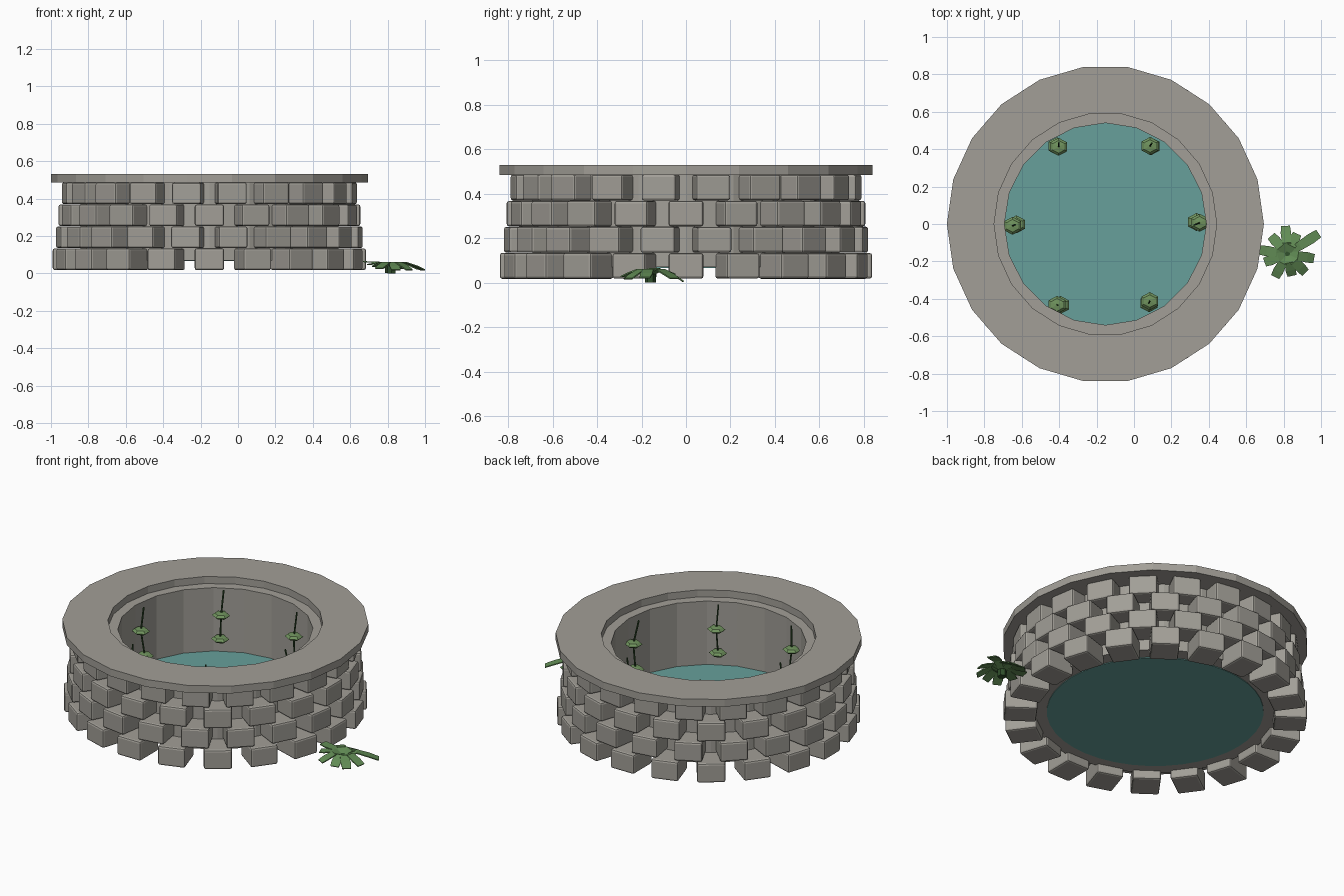
import bpy, bmesh, math, random
from mathutils import Matrix, Vector

random.seed(4)
if "Cube" in bpy.data.objects:
    bpy.data.objects.remove(bpy.data.objects["Cube"], do_unlink=True)

CENTRE = Vector((-0.153, 0, 0))


def material(name, rgb):
    m = bpy.data.materials.new(name)
    m.use_nodes = True
    col = (*rgb, 1)
    m.diffuse_color = col
    m.node_tree.nodes["Principled BSDF"].inputs["Base Color"].default_value = col
    return m


stone = material("stone grey", (0.36, 0.345, 0.31))
water_mat = material("water teal", (0.135, 0.35, 0.325))
leaf_mat = material("leaf green", (0.16, 0.29, 0.11))
stem_mat = material("stem dark green", (0.03, 0.08, 0.025))
fern_mat = material("fern green", (0.12, 0.26, 0.09))


def finish(name, bm, *mats):
    bmesh.ops.recalc_face_normals(bm, faces=bm.faces)
    me = bpy.data.meshes.new(name)
    bm.to_mesh(me)
    bm.free()
    for m in mats:
        me.materials.append(m)
    ob = bpy.data.objects.new(name, me)
    bpy.context.collection.objects.link(ob)
    return ob


def ring(name, sides, inner, outer, z0, z1, mat):
    """Faceted tube with a rectangular section."""
    bm = bmesh.new()
    section = [(inner, z0), (outer, z0), (outer, z1), (inner, z1)]
    loops = []
    for i in range(sides):
        a = math.tau * i / sides
        loops.append([bm.verts.new((r * math.cos(a), r * math.sin(a), z))
                      for r, z in section])
    for i in range(sides):
        p, q = loops[i], loops[(i + 1) % sides]
        for k in range(4):
            j = (k + 1) % 4
            bm.faces.new((p[k], q[k], q[j], p[j]))
    finish(name, bm, mat).location = CENTRE


# Well body: inner wall and the overhanging cap
ring("core_wall", 20, 0.54, 0.69, 0.07, 0.487, stone)
ring("cap_ring", 22, 0.595, 0.8475, 0.485, 0.53, stone)

# Water slab
bm = bmesh.new()
bmesh.ops.create_cone(bm, cap_ends=True, segments=40, radius1=0.6, radius2=0.6,
                      depth=0.034, matrix=Matrix.Translation((0, 0, 0.083)))
finish("water", bm, water_mat).location = CENTRE

# Staggered courses of bevelled stone blocks
COUNT, PITCH, DEPTH = 20, 0.1175, 0.18
for row, radius in enumerate((0.8375, 0.819, 0.807, 0.788)):
    bm = bmesh.new()
    for i in range(COUNT):
        angle = math.tau * (i + 0.5 * (row % 2)) / COUNT
        size = (DEPTH, 0.157, PITCH - 0.002 + random.uniform(-0.002, 0.002))
        place = (Matrix.Rotation(angle, 4, 'Z')
                 @ Matrix.Translation((radius - DEPTH / 2, 0, 0.017 + PITCH * (row + 0.5)))
                 @ Matrix.Diagonal((*size, 1)))
        bmesh.ops.create_cube(bm, size=1, matrix=place)
    bmesh.ops.bevel(bm, geom=bm.edges[:], offset=0.011, segments=2, profile=0.5,
                    affect='EDGES')
    finish(f"stone_course_{row + 1}", bm, stone).location = CENTRE


def rod(bm, a, b, radius):
    d = b - a
    turn = d.to_track_quat('Z', 'Y').to_matrix().to_4x4()
    bmesh.ops.create_cone(bm, cap_ends=True, segments=6, radius1=radius, radius2=radius,
                          depth=d.length, matrix=Matrix.Translation((a + b) / 2) @ turn)


# Hanging vines: a thin stem with two flat six-sided leaves
for i in range(6):
    a = math.tau * i / 6
    base = CENTRE + Vector((math.cos(a), math.sin(a), 0)) * 0.49
    points = [base + Vector((random.uniform(-0.015, 0.015), random.uniform(-0.012, 0.012), z))
              for z in (0.49, 0.345, 0.197)]
    bm = bmesh.new()
    for p, q in zip(points, points[1:]):
        rod(bm, p, q, 0.005)
    finish(f"vine_stem_{i + 1}", bm, stem_mat)
    bm = bmesh.new()
    for p in points[1:]:
        bmesh.ops.create_uvsphere(bm, u_segments=6, v_segments=4, radius=1,
                                  matrix=Matrix.Translation(p)
                                  @ Matrix.Diagonal((0.052, 0.048, 0.018, 1)))
    finish(f"vine_leaves_{i + 1}", bm, leaf_mat)

# Fern beside the well: angle, reach and tip height of each arching frond
FRONDS = [(94, 0.15, 0.008), (64, 0.12, 0.03), (33, 0.2, 0.022), (-10, 0.145, 0.025),
          (-46, 0.14, 0.02), (-78, 0.12, 0.02), (-118, 0.14, 0.03), (-160, 0.13, 0.05),
          (172, 0.15, 0.066), (132, 0.13, 0.04)]
heart = Vector((0.82, -0.16, 0))
bm = bmesh.new()
for deg, reach, tip in FRONDS:
    a = math.radians(deg)
    out = Vector((math.cos(a), math.sin(a), 0))
    side = Vector((-out.y, out.x, 0))
    steps = [(0, 0.04, 0.014), (0.4, 0.062, 0.024), (0.75, 0.03 + tip / 2, 0.028),
             (1, tip, 0.024)]
    rows = []
    for t, z, half in steps:
        p = heart + out * reach * t + Vector((0, 0, z))
        rows.append([bm.verts.new(p + side * s) for s in (-half, half)])
    for p, q in zip(rows, rows[1:]):
        bm.faces.new((p[0], q[0], q[1], p[1]))
fern = finish("fern_fronds", bm, fern_mat)
thick = fern.modifiers.new("thickness", 'SOLIDIFY')
thick.thickness = 0.006

# Root under the fern
bm = bmesh.new()
rod(bm, Vector((0.82, -0.16, 0)), Vector((0.82, -0.16, 0.045)), 0.025)
finish("fern_root", bm, stem_mat)
